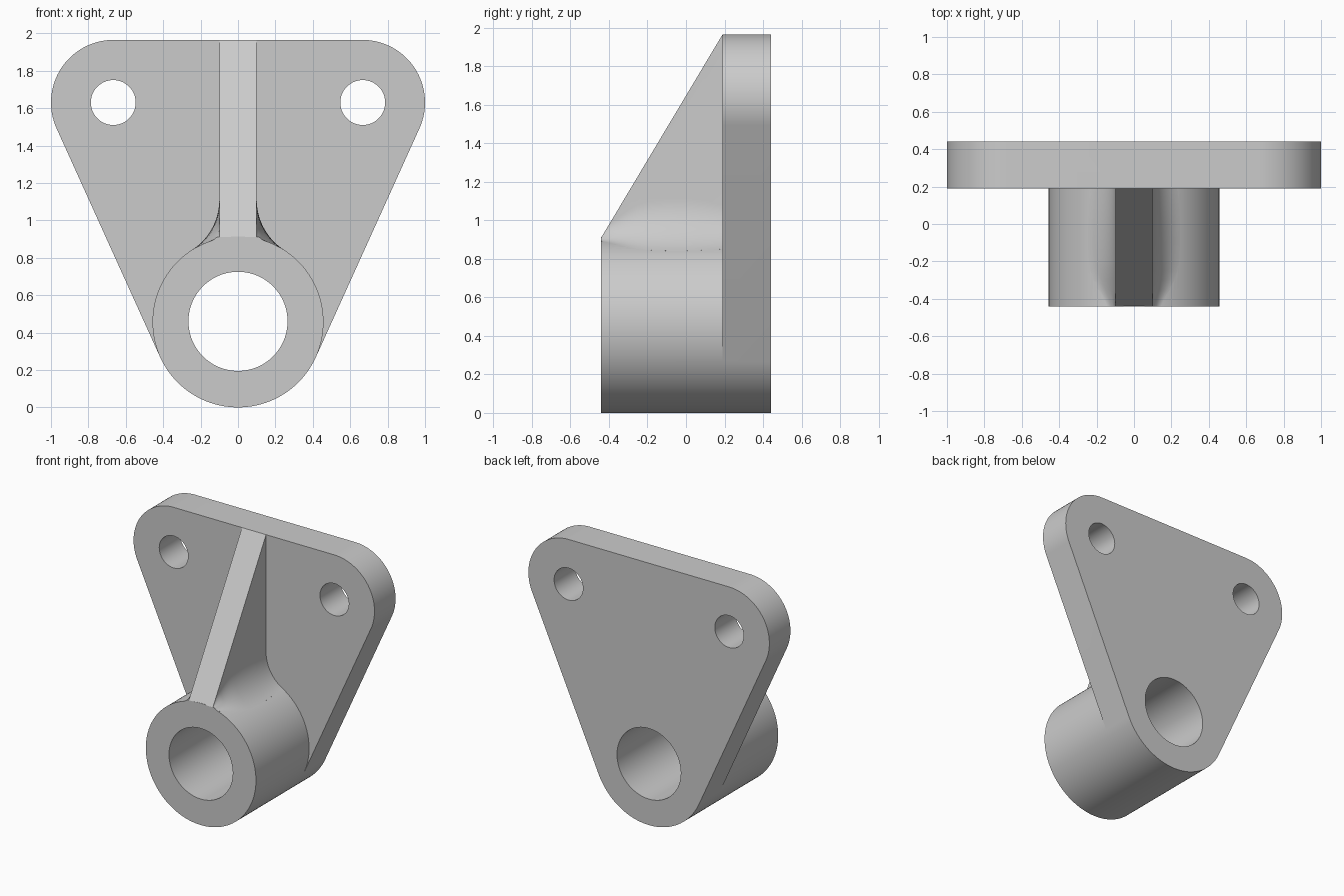
import bpy, bmesh
from math import sin, cos, acos, atan2, hypot, radians, pi, sqrt

if "Cube" in bpy.data.objects:
    bpy.data.objects.remove(bpy.data.objects["Cube"])

BOSS_Z, BOSS_R = 0.457, 0.457
CORNER_X, CORNER_Z, CORNER_R = 0.665, 1.63, 0.335
FRONT, PLATE, BACK, TOP = -0.44, 0.19, 0.44, 1.965


def arc(cx, cz, r, a0, a1, n):
    return [(cx + r * cos(a0 + (a1 - a0) * i / n), cz + r * sin(a0 + (a1 - a0) * i / n))
            for i in range(n + 1)]


def loft(name, sections):
    """Skin a list of (y, [(x, z), ...]) sections and cap both ends."""
    bm = bmesh.new()
    rings = [[bm.verts.new((x, y, z)) for x, z in pts] for y, pts in sections]
    n = len(rings[0])
    for a, b in zip(rings, rings[1:]):
        for i in range(n):
            j = (i + 1) % n
            bm.faces.new((a[i], a[j], b[j], b[i]))
    bm.faces.new(rings[0])
    bm.faces.new(rings[-1])
    bmesh.ops.recalc_face_normals(bm, faces=bm.faces)
    mesh = bpy.data.meshes.new(name)
    bm.to_mesh(mesh)
    bm.free()
    ob = bpy.data.objects.new(name, mesh)
    bpy.context.collection.objects.link(ob)
    return ob


def prism(name, pts, y0, y1):
    return loft(name, [(y0, pts), (y1, pts)])


def combine(target, other, operation):
    mod = target.modifiers.new(operation, 'BOOLEAN')
    mod.operation, mod.solver, mod.object = operation, 'EXACT', other
    bpy.context.view_layer.objects.active = target
    bpy.ops.object.modifier_apply(modifier=mod.name)
    bpy.data.objects.remove(other)


# Rounded triangular plate: three arcs joined by tangent lines
dx, dz = CORNER_X, CORNER_Z - BOSS_Z
tangent = atan2(dz, dx) - acos((BOSS_R - CORNER_R) / hypot(dx, dz))
low_arc = arc(0, BOSS_Z, BOSS_R, -pi - tangent, tangent, 48)
plate_outline = (low_arc
                 + arc(CORNER_X, CORNER_Z, CORNER_R, tangent, pi / 2, 32)
                 + arc(-CORNER_X, CORNER_Z, CORNER_R, pi / 2, pi - tangent, 32))
bracket = prism("bracket", plate_outline, PLATE, BACK)

# Cylindrical boss sharing the plate's lower arc
boss_outline = low_arc + arc(0, BOSS_Z, BOSS_R, tangent, pi - tangent, 80)[1:-1]
combine(bracket, prism("boss", boss_outline, FRONT, PLATE), 'UNION')


# Sloped rib, blended into the boss by a fillet that widens toward the plate
def rib_section(top, r, half=0.1):
    cx = half + r
    h = sqrt((BOSS_R + r) ** 2 - cx ** 2)
    cz = BOSS_Z + h
    right = [(half, 0.8)]
    k = (BOSS_R - 0.012) / (BOSS_R + r)
    right.append((cx * k, BOSS_Z + h * k))
    right += arc(cx, cz, r, atan2(-h, -cx) + 2 * pi, pi, 14)
    right.append((half, max(top, cz + 0.001)))
    right = [(x, min(z, top)) for x, z in right]
    return right + [(-x, z) for x, z in reversed(right)]


def slope(y):
    return 0.91 + (y - FRONT) / (PLATE - FRONT) * (TOP - 0.91)


stations = [(-0.44, 0.06), (-0.4, 0.1), (-0.35, 0.16), (-0.3, 0.22), (-0.25, 0.27),
            (-0.2, 0.3), (-0.1, 0.32), (0.0, 0.32), (0.1, 0.3), (PLATE, 0.27)]
sections = [(y, rib_section(slope(y), r)) for y, r in stations]
sections.append((0.3, rib_section(1.93, 0.26)))
combine(bracket, loft("rib", sections), 'UNION')

# Main bore and two bolt holes
for x, z, r, n in ((0, 0.46, 0.265, 72), (0.667, 1.63, 0.12, 48), (-0.667, 1.63, 0.12, 48)):
    cutter = prism("hole_cutter", arc(x, z, r, 0, 2 * pi, n)[:-1], -0.6, 0.6)
    combine(bracket, cutter, 'DIFFERENCE')

bpy.ops.object.select_all(action='DESELECT')
bracket.select_set(True)
bpy.context.view_layer.objects.active = bracket
bpy.ops.object.shade_smooth_by_angle(angle=radians(30))
